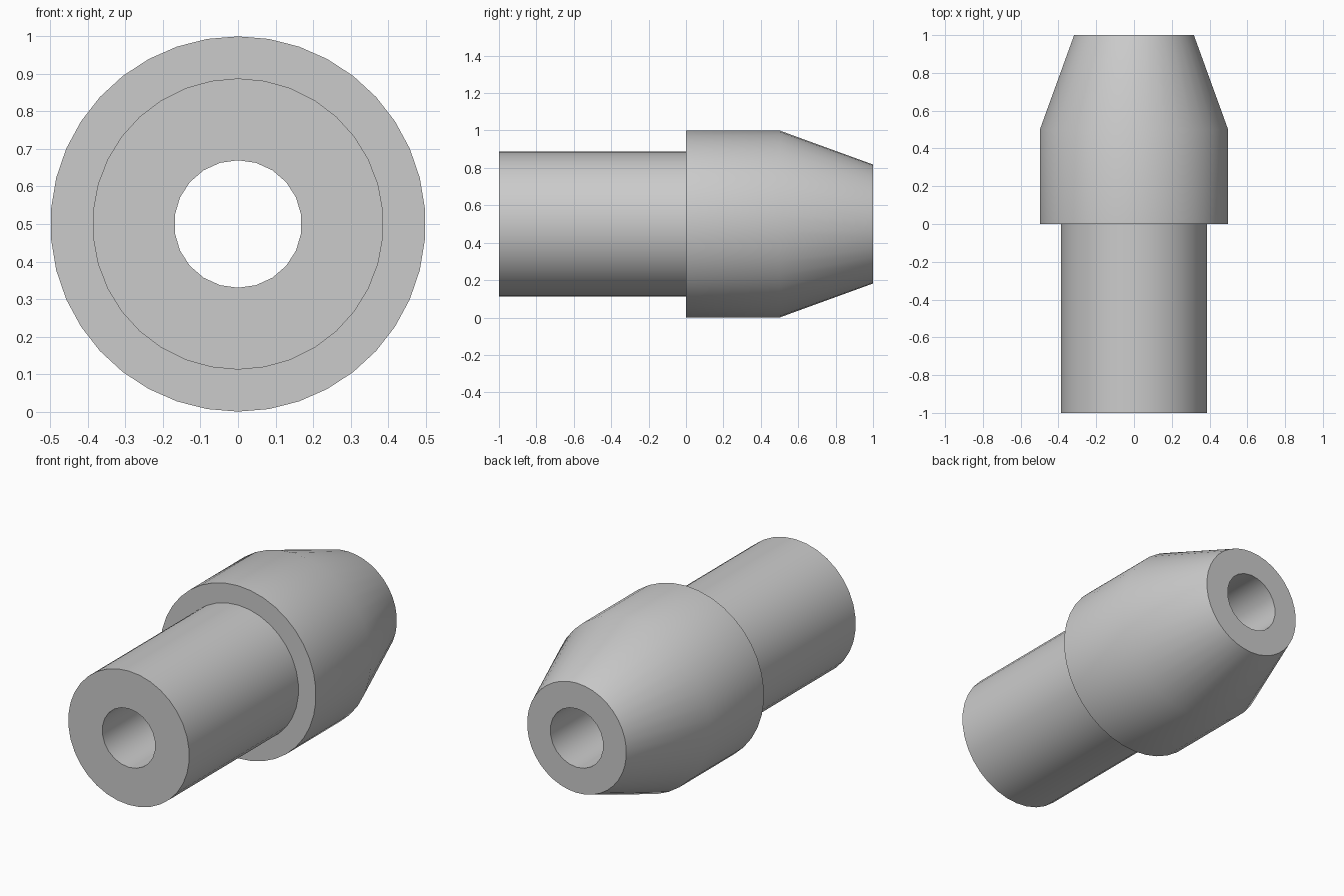
import bpy, bmesh, math
from mathutils import Vector

if "Cube" in bpy.data.objects:
    bpy.data.objects.remove(bpy.data.objects["Cube"])

CENTRE_Z = 0.5

grey = bpy.data.materials.new("plain grey")
grey.use_nodes = True
colour = (0.6, 0.6, 0.6, 1)
grey.diffuse_color = colour
grey.node_tree.nodes["Principled BSDF"].inputs["Base Color"].default_value = colour

bm = bmesh.new()


def ring(radius, y, sides):
    """Closed loop of edges around the y axis, with a corner at the top."""
    verts = []
    for i in range(sides):
        a = math.tau * i / sides
        verts.append(bm.verts.new((radius * math.sin(a), y, CENTRE_Z + radius * math.cos(a))))
    for i in range(sides):
        bm.edges.new((verts[i], verts[(i + 1) % sides]))
    return verts


def wall(a, b, smooth=True):
    """Quads between two rings; outward when b lies further along +y."""
    n = len(a)
    for i in range(n):
        j = (i + 1) % n
        bm.faces.new((a[i], b[i], b[j], a[j])).smooth = smooth


def annulus(outer, inner, direction):
    """Flat ring-shaped face between loops with different side counts."""
    edges = []
    for loop in (outer, inner):
        edges += [bm.edges.get((v, loop[i - 1])) for i, v in enumerate(loop)]
    made = bmesh.ops.triangle_fill(bm, edges=edges, use_beauty=True, normal=Vector((0, direction, 0)))
    for f in made["geom"]:
        if isinstance(f, bmesh.types.BMFace):
            f.smooth = False


# Shank, collar and tapered nose
shank_front, shank_back = ring(0.388, -1, 34), ring(0.388, 0, 34)
collar_front, collar_back = ring(0.5, 0, 38), ring(0.5, 0.5, 38)
nose_tip = ring(0.318, 1, 38)
wall(shank_front, shank_back)
wall(collar_front, collar_back)
wall(collar_back, nose_tip)

# Through bore
bore_front, bore_back = ring(0.17, -1, 22), ring(0.17, 1, 22)
wall(bore_back, bore_front)

# Flat end faces and the collar step
annulus(shank_front, bore_front, -1)
annulus(collar_front, shank_back, -1)
annulus(nose_tip, bore_back, 1)

bmesh.ops.recalc_face_normals(bm, faces=bm.faces[:])
mesh = bpy.data.meshes.new("stepped_nozzle")
bm.to_mesh(mesh)
bm.free()
mesh.materials.append(grey)
nozzle = bpy.data.objects.new("stepped_nozzle", mesh)
bpy.context.collection.objects.link(nozzle)

# Smooth round walls with crisp rims
bpy.ops.object.select_all(action="DESELECT")
nozzle.select_set(True)
bpy.context.view_layer.objects.active = nozzle
bpy.ops.object.shade_smooth_by_angle(angle=math.radians(30))
